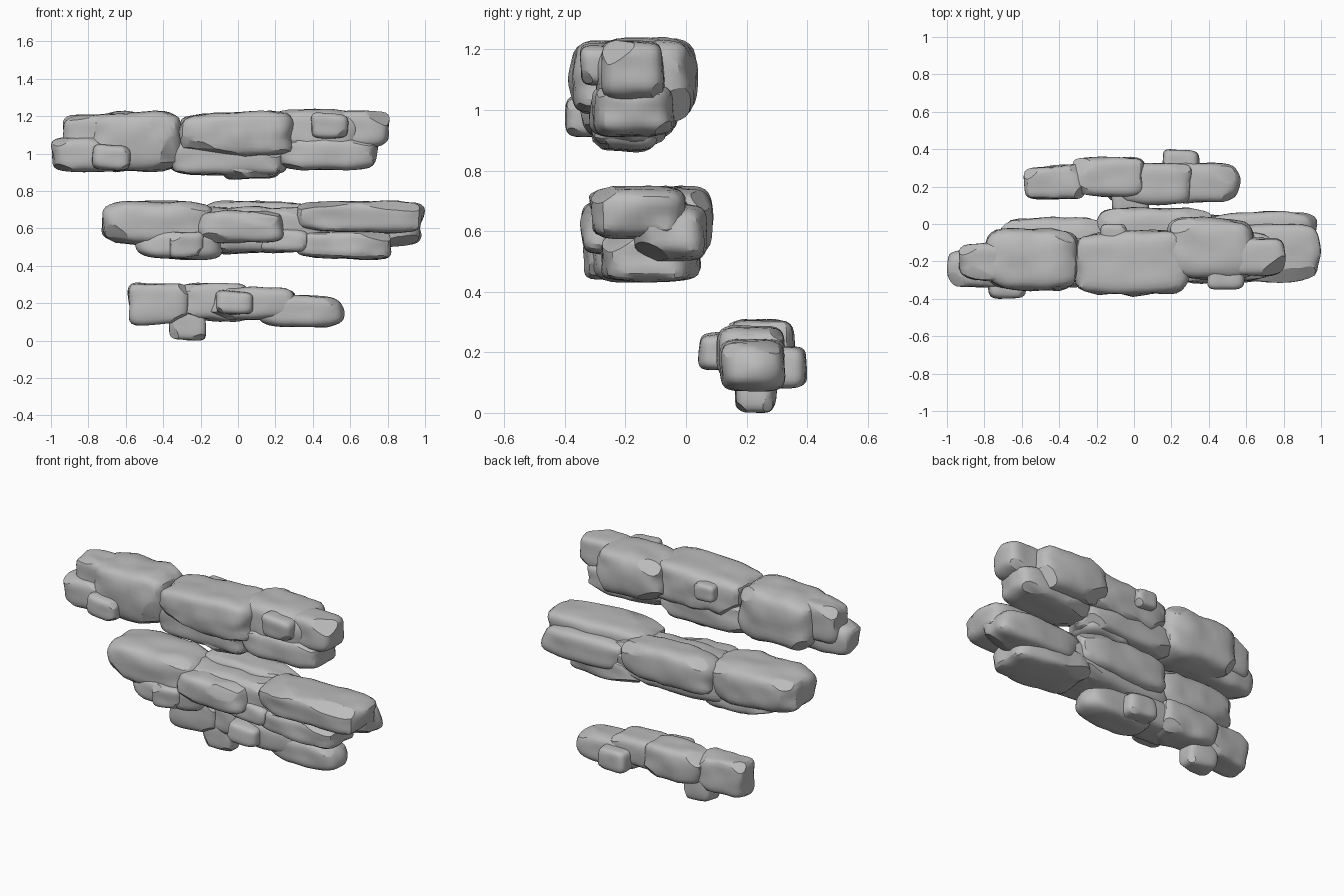
import bpy
import bmesh
import random
from mathutils import Vector, noise

cube = bpy.data.objects.get("Cube")
if cube:
    bpy.data.objects.remove(cube, do_unlink=True)

# One stone colour for everything
stone = bpy.data.materials.new("grey_stone")
stone.use_nodes = True
grey = (0.5, 0.5, 0.5, 1.0)
stone.diffuse_color = grey
stone.node_tree.nodes["Principled BSDF"].inputs["Base Color"].default_value = grey


def chip_corners(bm, rng, count):
    """Slice a few flat facets off the corners of a unit boulder."""
    for _ in range(count):
        normal = Vector([rng.choice((-1, 1)) * rng.uniform(0.3, 1) for _ in range(3)])
        normal.normalize()
        reach = max(v.co.dot(normal) for v in bm.verts)
        cut = bmesh.ops.bisect_plane(
            bm, geom=bm.verts[:] + bm.edges[:] + bm.faces[:],
            plane_co=normal * reach * rng.uniform(0.86, 0.94),
            plane_no=normal, clear_outer=True)
        rim = [e for e in cut["geom_cut"] if isinstance(e, bmesh.types.BMEdge)]
        bmesh.ops.holes_fill(bm, edges=rim, sides=0)


def fit_to_bounds(bm, low, high):
    """Stretch the boulder so that it exactly spans the given box."""
    for axis in range(3):
        values = [v.co[axis] for v in bm.verts]
        start, span = min(values), max(values) - min(values)
        for v in bm.verts:
            t = (v.co[axis] - start) / span
            v.co[axis] = low[axis] + t * (high[axis] - low[axis])


def boulder(name, bounds, seed):
    """Rounded, weathered block filling bounds = x, x, y, y, z, z."""
    rng = random.Random(seed)
    low, high = Vector(bounds[0::2]), Vector(bounds[1::2])
    size = high - low
    bm = bmesh.new()
    bmesh.ops.create_cube(bm, size=2)
    bmesh.ops.subdivide_edges(bm, edges=bm.edges[:], cuts=9, use_grid_fill=True)

    # Round the block; long axes keep squarer ends
    power = rng.uniform(4, 5.5)
    for v in bm.verts:
        v.co /= sum(abs(c) ** power for c in v.co) ** (1 / power)

    # Uneven taper and broad weathering
    lean = [rng.uniform(-0.08, 0.08) for _ in range(4)]
    offset = Vector((seed * 3.7, seed * 1.3, 0))
    for v in bm.verts:
        x = v.co.x
        v.co.y = v.co.y * (1 + lean[0] * x) + lean[1] * x
        v.co.z = v.co.z * (1 + lean[2] * x) + lean[3] * x
        place = Vector([c * s for c, s in zip(v.co, size)]) * 5 + offset
        v.co *= 1 + 0.09 * noise.noise(place)

    chip_corners(bm, rng, 5)
    fit_to_bounds(bm, low, high)
    bmesh.ops.recalc_face_normals(bm, faces=bm.faces[:])
    mesh = bpy.data.meshes.new(name)
    bm.to_mesh(mesh)
    bm.free()
    mesh.materials.append(stone)
    obj = bpy.data.objects.new(name, mesh)
    bpy.context.collection.objects.link(obj)
    return obj


# Highest and longest ledge
upper_ledge = {
    "left_tip": (-1, -0.55, -0.34, -0.12, 0.9, 1.09),
    "left_cap": (-0.94, -0.5, -0.32, -0.1, 0.98, 1.21),
    "left_block": (-0.81, -0.29, -0.36, -0.02, 0.9, 1.23),
    "left_knob": (-0.78, -0.57, -0.4, -0.22, 0.91, 1.05),
    "centre_block": (-0.32, 0.31, -0.39, -0.03, 0.98, 1.23),
    "centre_base": (-0.39, 0.26, -0.32, -0.06, 0.88, 1.08),
    "centre_keel": (-0.08, 0.24, -0.31, -0.09, 0.86, 1.03),
    "centre_back_knob": (-0.18, -0.04, -0.12, 0, 1.08, 1.19),
    "right_block": (0.16, 0.66, -0.3, 0.04, 0.96, 1.24),
    "right_tip": (0.5, 0.81, -0.28, -0.07, 1.02, 1.23),
    "right_base": (0.2, 0.75, -0.32, -0.04, 0.91, 1.09),
    "right_knob": (0.39, 0.59, -0.35, -0.2, 1.08, 1.22),
}

# Middle ledge
middle_ledge = {
    "left_block": (-0.73, -0.12, -0.31, 0.04, 0.5, 0.75),
    "left_base": (-0.55, -0.08, -0.32, 0, 0.43, 0.6),
    "left_foot": (-0.37, -0.18, -0.34, -0.14, 0.44, 0.58),
    "front_block": (-0.22, 0.25, -0.35, -0.1, 0.52, 0.7),
    "core": (-0.3, 0.52, -0.26, 0.05, 0.46, 0.72),
    "back_block": (-0.21, 0.42, -0.14, 0.09, 0.52, 0.75),
    "front_lower": (0.1, 0.38, -0.28, 0, 0.47, 0.6),
    "right_slab": (0.31, 1, -0.32, 0, 0.57, 0.75),
    "right_back": (0.4, 0.98, -0.18, 0.07, 0.5, 0.69),
    "right_base": (0.31, 0.82, -0.28, 0.05, 0.43, 0.59),
}

# Lowest and shortest ledge
lower_ledge = {
    "left_tip": (-0.59, -0.26, 0.13, 0.32, 0.08, 0.31),
    "left_block": (-0.33, 0.06, 0.14, 0.36, 0.1, 0.31),
    "centre_block": (-0.15, 0.31, 0.1, 0.33, 0.11, 0.29),
    "foot": (-0.37, -0.17, 0.16, 0.3, 0, 0.17),
    "front_knob": (-0.12, 0.08, 0.04, 0.22, 0.14, 0.27),
    "right_block": (0.1, 0.57, 0.11, 0.33, 0.07, 0.25),
    "right_cap": (0.13, 0.3, 0.12, 0.28, 0.17, 0.27),
    "back_knob": (0.15, 0.35, 0.24, 0.4, 0.08, 0.22),
}

ledges = {"upper": upper_ledge, "middle": middle_ledge, "lower": lower_ledge}
rocks = []
for level, parts in ledges.items():
    for part, bounds in parts.items():
        rocks.append(boulder(f"{level}_ledge_{part}", bounds, len(rocks) + 1))

# Smooth stone with crisp chipped edges
bpy.ops.object.select_all(action="DESELECT")
for rock in rocks:
    rock.select_set(True)
bpy.context.view_layer.objects.active = rocks[0]
bpy.ops.object.shade_smooth_by_angle(angle=0.5)
